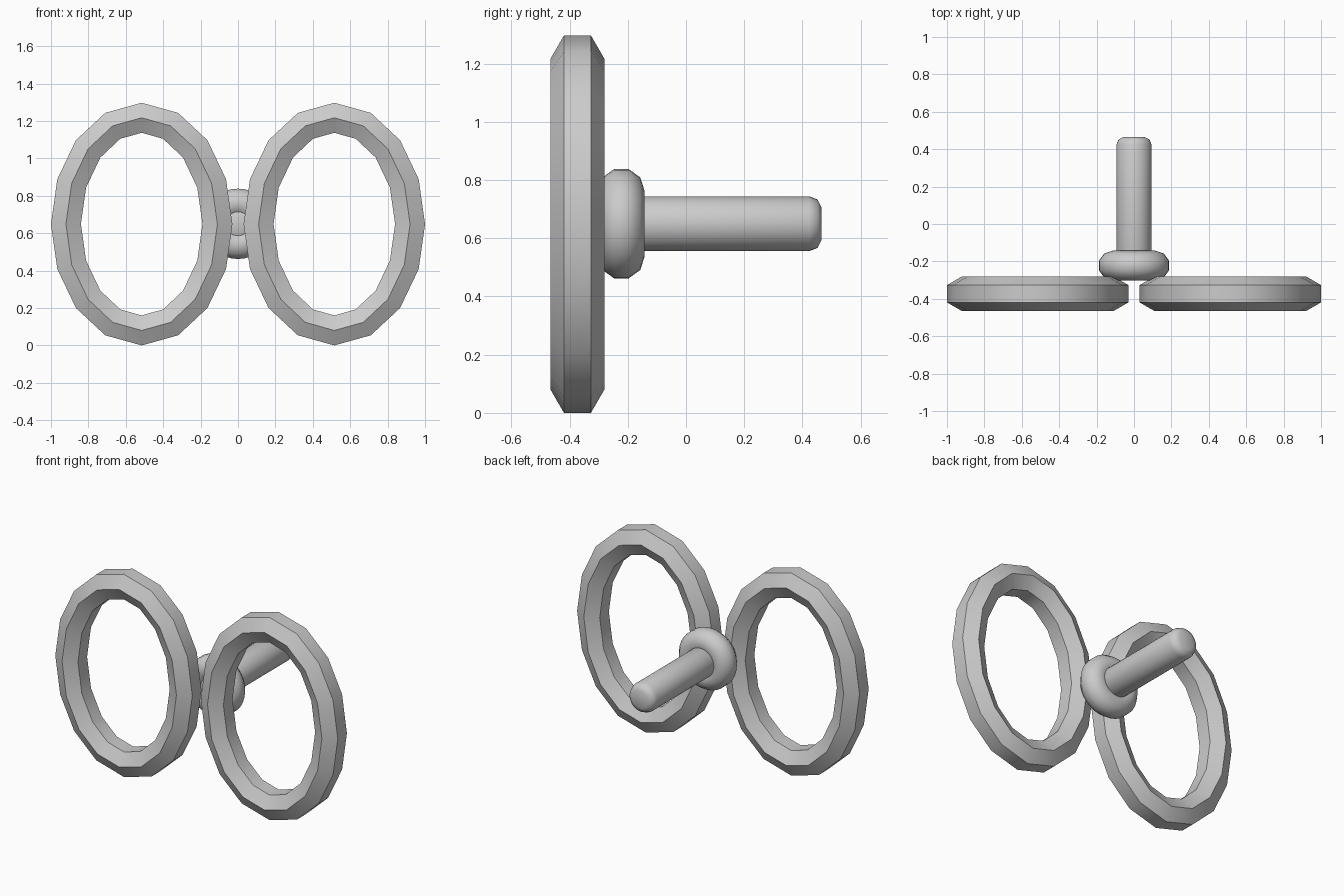
import bpy, bmesh
from math import cos, sin, pi, radians
from mathutils import Vector

cube = bpy.data.objects.get("Cube")
if cube:
    bpy.data.objects.remove(cube, do_unlink=True)

GREY = (0.6, 0.6, 0.6, 1)
metal = bpy.data.materials.new("plain grey")
metal.use_nodes = True
metal.diffuse_color = GREY
metal.node_tree.nodes["Principled BSDF"].inputs["Base Color"].default_value = GREY

AXIS_Z = 0.65


def finish(name, bm):
    """Turn a bmesh into a smooth-shaded object with sharp ridges kept."""
    bmesh.ops.recalc_face_normals(bm, faces=bm.faces)
    mesh = bpy.data.meshes.new(name)
    bm.to_mesh(mesh)
    bm.free()
    mesh.materials.append(metal)
    obj = bpy.data.objects.new(name, mesh)
    bpy.context.collection.objects.link(obj)
    bpy.ops.object.select_all(action='DESELECT')
    obj.select_set(True)
    bpy.context.view_layer.objects.active = obj
    bpy.ops.object.shade_smooth_by_angle(angle=radians(48))


def bridge(bm, loop_a, loop_b):
    n = len(loop_a)
    for i in range(n):
        j = (i + 1) % n
        bm.faces.new((loop_a[i], loop_a[j], loop_b[j], loop_b[i]))


def hoop(name, centre, a, b, thick, around, sides):
    """Sweep a regular polygon along an upright ellipse."""
    bm = bmesh.new()
    loops = []
    for i in range(around):
        t = 2 * pi * i / around
        spine = centre + Vector((a * cos(t), 0, b * sin(t)))
        out = Vector((cos(t) / a, 0, sin(t) / b)).normalized()
        loop = []
        for k in range(sides):
            u = 2 * pi * (k + 0.5) / sides
            offset = out * cos(u) + Vector((0, sin(u), 0))
            loop.append(bm.verts.new(spine + offset * thick))
        loops.append(loop)
    for i in range(around):
        bridge(bm, loops[i], loops[(i + 1) % around])
    finish(name, bm)


def lathe(name, profile, around):
    """Revolve (y, radius) pairs about the front-to-back axis, capped."""
    bm = bmesh.new()
    loops = []
    for y, r in profile:
        loops.append([bm.verts.new((r * cos(2 * pi * i / around), y,
                                    AXIS_Z + r * sin(2 * pi * i / around)))
                      for i in range(around)])
    for lower, upper in zip(loops, loops[1:]):
        bridge(bm, lower, upper)
    bm.faces.new(loops[0])
    bm.faces.new(loops[-1])
    finish(name, bm)


# Pair of oval rings at the front
for side, label in ((1, "left"), (-1, "right")):
    hoop(label + "_ring", Vector((side * 0.515, -0.373, 0.6485)),
         0.405, 0.5685, 0.0925, 16, 6)

# Rounded collar behind the rings
hoop("collar", Vector((0, -0.222, AXIS_Z)), 0.112, 0.112, 0.08, 32, 10)

# Rod with softened ends
lathe("rod", [(-0.29, 0.055), (-0.276, 0.083), (-0.248, 0.094),
              (0.424, 0.094), (0.452, 0.083), (0.466, 0.055)], 32)
